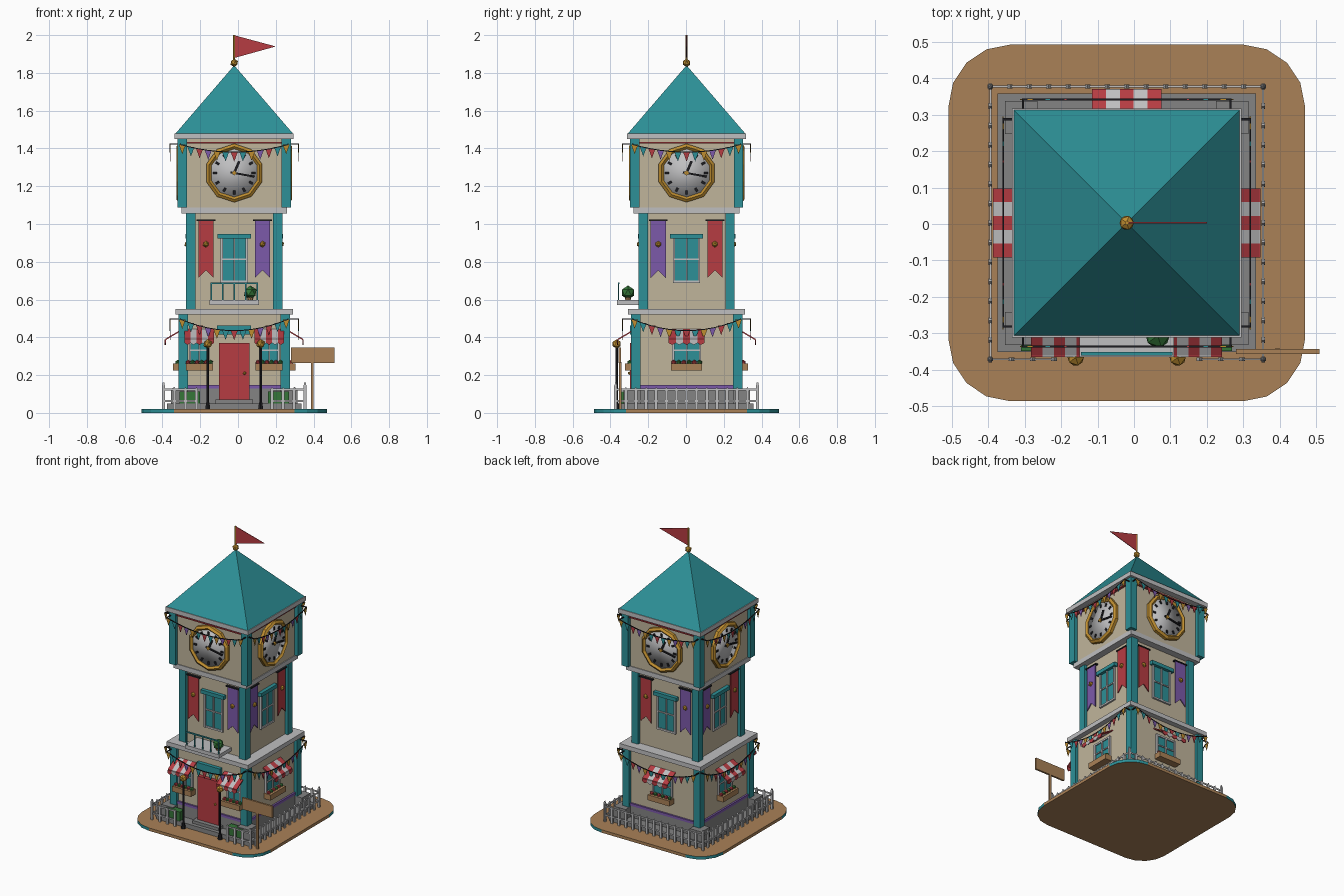
import bpy, bmesh, math
from mathutils import Matrix, Vector

cube = bpy.data.objects.get("Cube")
if cube:
    bpy.data.objects.remove(cube)

COLOURS = {
    "teal": (0.026, 0.28, 0.31), "red": (0.47, 0.045, 0.055), "purple": (0.20, 0.10, 0.40),
    "gold": (0.52, 0.27, 0.03), "pale_grey": (0.52, 0.52, 0.53), "plaster": (0.53, 0.46, 0.33),
    "wood": (0.40, 0.22, 0.095), "green": (0.035, 0.18, 0.04), "black": (0.012, 0.012, 0.015),
    "stone": (0.23, 0.23, 0.23)}
KEYS = list(COLOURS)
MATS = []
for key, rgb in COLOURS.items():
    m = bpy.data.materials.new(key)
    m.use_nodes = True
    m.diffuse_color = (*rgb, 1)
    m.node_tree.nodes["Principled BSDF"].inputs["Base Color"].default_value = (*rgb, 1)
    MATS.append(m)

CENTRE = Matrix.Translation((-0.02, 0.003, 0))


class Part:
    """One named mesh; u runs along a tower side, d outward from the axis, z up."""

    def __init__(self, name):
        self.name, self.bm = name, bmesh.new()

    def paint(self, verts, mat, smooth=False):
        for f in {f for v in verts for f in v.link_faces}:
            f.material_index = KEYS.index(mat)
            f.smooth = smooth

    def plate(self, pts, d0, d1, mat, side=0, spin=None):
        """Outline of (u, z) points, extruded from d0 to d1."""
        m = Matrix.Rotation(side * math.pi / 2, 4, 'Z') @ (spin or Matrix())
        a, b = [[self.bm.verts.new(m @ Vector((u, -d, z))) for u, z in pts] for d in (d0, d1)]
        self.bm.faces.new(a)
        self.bm.faces.new(b)
        for i in range(len(pts)):
            j = (i + 1) % len(pts)
            self.bm.faces.new((a[i], a[j], b[j], b[i]))
        self.paint(a + b, mat)

    def box(self, u0, u1, z0, z1, d0, d1, mat, side=0, spin=None):
        self.plate([(u0, z0), (u1, z0), (u1, z1), (u0, z1)], d0, d1, mat, side, spin)

    def slab(self, half, z0, z1, mat):
        self.box(-half, half, z0, z1, -half, half, mat)

    def cone(self, loc, r1, r2, depth, mat, n=8, rot=Matrix(), smooth=False):
        r = bmesh.ops.create_cone(self.bm, cap_ends=True, segments=n, radius1=r1, radius2=r2,
                                  depth=depth, matrix=Matrix.Translation(loc) @ rot)
        self.paint(r["verts"], mat, smooth)

    def ball(self, loc, r, mat):
        v = bmesh.ops.create_icosphere(self.bm, subdivisions=1, radius=r,
                                       matrix=Matrix.Translation(loc))["verts"]
        self.paint(v, mat)

    def done(self):
        bmesh.ops.recalc_face_normals(self.bm, faces=self.bm.faces)
        me = bpy.data.meshes.new(self.name)
        self.bm.to_mesh(me)
        self.bm.free()
        for m in MATS:
            me.materials.append(m)
        ob = bpy.data.objects.new(self.name, me)
        ob.matrix_world = CENTRE
        bpy.context.collection.objects.link(ob)


# Ground with rounded corners
p = Part("ground")
p.slab(0.49, 0, 0.02, "wood")
corners = [e for e in p.bm.edges if abs(e.verts[0].co.z - e.verts[1].co.z) > 0.01]
bmesh.ops.bevel(p.bm, geom=corners, offset=0.17, segments=4, profile=0.5, affect='EDGES')
p.done()

# Stone footing, corner blocks and front step
p = Part("foundation")
p.slab(0.355, 0.015, 0.05, "stone")
p.slab(0.283, 0.05, 0.13, "stone")
for k in range(4):
    p.box(0.245, 0.335, 0.05, 0.12, 0.245, 0.335, "stone", k)
p.box(-0.1, 0.1, 0.05, 0.07, 0.28, 0.33, "stone")
p.done()

p = Part("purple_band")
p.slab(0.287, 0.13, 0.147, "purple")
p.done()

# Three storeys with corner pillars and ledges
STOREYS = (("lower", 0.275, 0.295, 0.12, 0.52, 0.31, 0.55),
           ("middle", 0.233, 0.255, 0.55, 1.055, 0.28, 1.087),
           ("upper", 0.275, 0.3, 1.087, 1.45, 0.315, 1.48))
for name, wall, out, z0, z1, ledge, z2 in STOREYS:
    p = Part(name + "_walls")
    p.slab(wall, z0, z1, "plaster")
    p.done()
    p = Part(name + "_pillars")
    for k in range(4):
        p.box(out - 0.05, out, z0, z1, out - 0.05, out, "teal", k)
    p.done()
    p = Part(name + "_ledge")
    p.slab(ledge, z1, z2, "pale_grey")
    p.done()

# Pyramid roof, finial and pennant
p = Part("roof")
p.cone((0, 0, 1.66), 0.31 * math.sqrt(2), 0, 0.36, "teal", 4, Matrix.Rotation(math.pi / 4, 4, 'Z'))
p.done()
p = Part("finial")
p.ball((0, 0, 1.853), 0.022, "gold")
p.cone((0, 0, 1.925), 0.006, 0.006, 0.15, "gold", 6)
p.done()
p = Part("pennant")
p.plate([(0.004, 1.88), (0.22, 1.94), (0.004, 1.998)], -0.002, 0.002, "red")
p.done()

# A clock on every side
CLOCK_Z = 1.27
p = Part("clocks")
for k in range(4):
    turn = Matrix.Rotation(k * math.pi / 2, 4, 'Z')
    p.cone(turn @ Vector((0, -0.28, CLOCK_Z)), 0.132, 0.132, 0.024, "pale_grey", 24,
           turn @ Matrix.Rotation(math.pi / 2, 4, 'X'), True)
    rings = []
    for i in range(10):
        a = math.tau * i / 10
        rings.append([p.bm.verts.new(turn @ Vector((r * math.sin(a), -d, CLOCK_Z + r * math.cos(a))))
                      for r, d in ((0.155, 0.274), (0.155, 0.295), (0.14, 0.306), (0.127, 0.295), (0.127, 0.274))])
    for a, b in zip(rings, rings[1:] + rings[:1]):
        for i in range(5):
            j = (i + 1) % 5
            p.bm.faces.new((a[i], a[j], b[j], b[i]))
    p.paint([v for ring in rings for v in ring], "gold")

    def spun(angle):
        return Matrix.Translation((0, 0, CLOCK_Z)) @ Matrix.Rotation(angle, 4, 'Y')
    for i in range(12):
        p.box(-0.006, 0.006, 0.092, 0.113, 0.29, 0.296, "black", k, spun(math.tau * i / 12))
    p.box(-0.007, 0.007, -0.01, 0.068, 0.29, 0.298, "black", k, spun(0.4))
    p.box(-0.005, 0.005, -0.02, 0.108, 0.29, 0.3, "black", k, spun(1.75))
    p.box(-0.01, 0.01, -0.01, 0.01, 0.29, 0.303, "gold", k, spun(0.78))
p.done()


def window(p, u, w, z0, z1, d, k):
    """Teal pane with a pale frame and glazing bars."""
    p.box(u - w, u + w, z0, z1, d, d + 0.008, "teal", k)
    f, zm = 0.012, (z0 + z1) / 2
    for a, b in ((u - w - f, u - w), (u + w, u + w + f), (u - 0.004, u + 0.004)):
        p.box(a, b, z0 - f, z1 + f, d, d + 0.016, "pale_grey", k)
    for a, b in ((z0 - f, z0), (z1, z1 + f), (zm - 0.004, zm + 0.004)):
        p.box(u - w, u + w, a, b, d, d + 0.015, "pale_grey", k)


# Middle windows, lintels and swallowtail banners
p = Part("middle_windows")
q = Part("banners")
for k in range(4):
    window(p, 0, 0.06, 0.70, 0.925, 0.23, k)
    p.box(-0.088, 0.088, 0.922, 0.947, 0.23, 0.258, "teal", k)
    for s in (-1, 1):
        u = s * 0.15
        colour = "red" if (s < 0) == (k % 2 == 0) else "purple"
        q.plate([(u - 0.04, 1.015), (u - 0.04, 0.715), (u, 0.755), (u + 0.04, 0.715), (u + 0.04, 1.015)],
                0.242, 0.248, colour, k)
        q.box(u - 0.05, u + 0.05, 1.015, 1.023, 0.232, 0.252, "black", k)
        q.ball(Matrix.Rotation(k * math.pi / 2, 3, 'Z') @ Vector((u, -0.248, 0.893)), 0.017, "gold")
p.done()
q.done()

# Lower windows with flower boxes and striped awnings
p, q, r = Part("lower_windows"), Part("flower_boxes"), Part("awnings")
for k, u, w in ((0, -0.185, 0.043), (0, 0.185, 0.043), (1, 0, 0.065), (2, 0, 0.065), (3, 0, 0.065)):
    window(p, u, w, 0.27, 0.395, 0.272, k)
    half = w * 0.5 + 0.05
    q.box(u - half, u + half, 0.225, 0.262, 0.275, 0.325, "wood", k)
    for i in range(6):
        at = Vector((u + half * (i - 2.5) / 3, -0.3, 0.267))
        q.ball(Matrix.Rotation(k * math.pi / 2, 3, 'Z') @ at, 0.014, "green" if i % 2 else "red")
    stripe = 0.038 if k else 0.031
    for i in range(5):
        a = u + (i - 2.5) * stripe
        colour = "pale_grey" if i % 2 else "red"
        # sloping cloth is an outline across the side, so turn it a quarter
        quarter = Matrix.Rotation(math.pi / 2, 4, 'Z')
        r.plate([(-0.275, 0.445), (-0.365, 0.392), (-0.365, 0.384), (-0.275, 0.437)],
                a, a + stripe, colour, k, quarter)
        r.plate([(a, 0.388), (a, 0.37), (a + stripe / 2, 0.36), (a + stripe, 0.37), (a + stripe, 0.388)],
                0.362, 0.368, colour, k)
for part in (p, q, r):
    part.done()

# Front door and its lintel board
p = Part("front_door")
p.box(-0.08, 0.08, 0.065, 0.37, 0.27, 0.3, "red")
p.box(-0.09, 0.09, 0.415, 0.462, 0.27, 0.3, "teal")
p.ball((0.055, -0.303, 0.21), 0.009, "gold")
p.done()

# Balcony with railing and potted bush
p = Part("balcony")
p.box(-0.13, 0.13, 0.572, 0.597, 0.23, 0.368, "pale_grey")
for i in range(5):
    u = -0.122 + i * 0.061
    p.box(u - 0.004, u + 0.004, 0.597, 0.685, 0.357, 0.362, "teal")
p.box(-0.126, 0.126, 0.682, 0.69, 0.355, 0.364, "teal")
p.cone((0.085, -0.31, 0.607), 0.014, 0.018, 0.02, "wood")
p.ball((0.085, -0.31, 0.637), 0.037, "green")
p.done()

# Sagging bunting, upper and lower, on all sides
p = Part("bunting")
CYCLE = ("gold", "teal", "red", "purple")
for top, sag in ((1.42, 0.04), (0.495, 0.06)):
    for k in range(4):
        def height(t):
            return top - sag * (1 - t * t)
        steps = [i / 6 - 1 for i in range(13)]
        for i, t in enumerate(steps):
            u, z = t * 0.275, height(t)
            colour = CYCLE[min(i, 12 - i) % 4] if i != 6 else "red"
            p.plate([(u - 0.018, z), (u, z - 0.05), (u + 0.018, z)], 0.338, 0.341, colour, k)
        for a, b in zip(steps, steps[1:]):
            p.plate([(a * 0.285, height(a) - 0.002), (b * 0.285, height(b) - 0.002),
                     (b * 0.285, height(b) + 0.003), (a * 0.285, height(a) + 0.003)], 0.337, 0.342, "black", k)
        for s in (-1, 1):
            p.box(s * 0.285 - 0.003, s * 0.285 + 0.003, top, top + 0.006, 0.28, 0.342, "black", k)
    if top > 1:
        for k in range(4):
            p.box(-0.25, 0.25, 1.425, 1.433, 0.275, 0.29, "red", k)
p.done()

# Picket fence, open in the middle of the front
p = Part("picket_fence")
for k in range(4):
    spans = ((-0.375, -0.2), (0.2, 0.375)) if k == 0 else ((-0.375, 0.375),)
    for a, b in spans:
        n = round((b - a) / 0.054)
        for i in range(n + 1):
            u = a + (b - a) * i / n
            h = 0.16 if abs(abs(u) - 0.375) < 0.001 else 0.138
            p.plate([(u - 0.008, 0.02), (u + 0.008, 0.02), (u + 0.008, h - 0.015), (u, h), (u - 0.008, h - 0.015)],
                    0.37, 0.38, "pale_grey", k)
        for z in (0.058, 0.118):
            p.box(a, b, z, z + 0.01, 0.372, 0.377, "pale_grey", k)
p.done()

# Hedges, lamp posts and signboard
p = Part("hedges")
for s in (-1, 1):
    p.box(s * 0.235 - 0.055, s * 0.235 + 0.055, 0.05, 0.113, 0.305, 0.352, "green")
p.done()
p = Part("lamp_posts")
for s in (-1, 1):
    p.cone((s * 0.14, -0.37, 0.19), 0.007, 0.007, 0.34, "black", 6)
    p.cone((s * 0.14, -0.37, 0.035), 0.016, 0.01, 0.04, "black", 6)
    p.ball((s * 0.14, -0.37, 0.365), 0.025, "gold")
p.done()
p = Part("signboard")
p.box(0.3, 0.53, 0.265, 0.345, 0.347, 0.36, "wood")
p.box(0.407, 0.421, 0.015, 0.27, 0.345, 0.358, "wood")
p.done()
